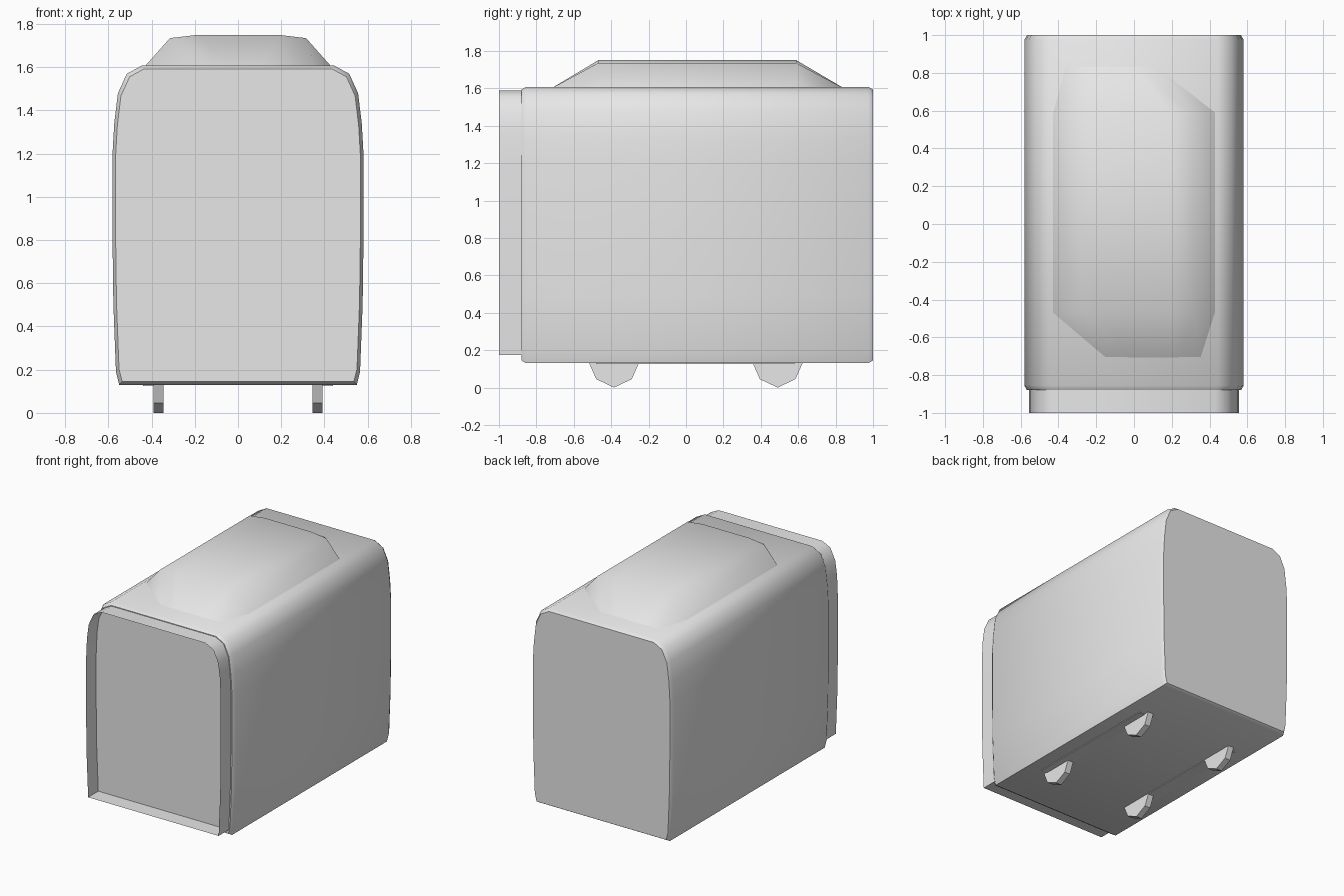
import bpy, bmesh, math

cube = bpy.data.objects.get("Cube")
if cube:
    bpy.data.objects.remove(cube, do_unlink=True)

grey = bpy.data.materials.new("light_grey")
grey.use_nodes = True
grey.diffuse_color = (0.8, 0.8, 0.8, 1)
grey.node_tree.nodes["Principled BSDF"].inputs["Base Color"].default_value = (0.8, 0.8, 0.8, 1)


def loft(name, rings, closed=True, caps=True, angle=40):
    """Skin matching cross-sections into one object."""
    bm = bmesh.new()
    rows = [[bm.verts.new(p) for p in ring] for ring in rings]
    count = len(rows[0])
    for a, b in zip(rows, rows[1:]):
        for i in range(count if closed else count - 1):
            j = (i + 1) % count
            bm.faces.new((a[i], a[j], b[j], b[i]))
    if caps:
        bm.faces.new(rows[0])
        bm.faces.new(rows[-1])
    bmesh.ops.recalc_face_normals(bm, faces=bm.faces)
    mesh = bpy.data.meshes.new(name)
    bm.to_mesh(mesh)
    bm.free()
    mesh.materials.append(grey)
    obj = bpy.data.objects.new(name, mesh)
    bpy.context.collection.objects.link(obj)
    bpy.ops.object.select_all(action='DESELECT')
    obj.select_set(True)
    bpy.context.view_layer.objects.active = obj
    bpy.ops.object.shade_smooth_by_angle(angle=math.radians(angle))
    return obj


def mirrored(half):
    return half + [(-x, z) for x, z in reversed(half)]


def section(profile, y, sx=1.0, sz=1.0, mid=0.87):
    return [(x * sx, y, mid + (z - mid) * sz) for x, z in profile]


# Body shell with small chamfers at both ends
body = mirrored([(0.55, 0.13), (0.565, 0.19), (0.577, 0.5), (0.581, 0.8), (0.581, 1.2),
                 (0.573, 1.34), (0.556, 1.48), (0.515, 1.57), (0.445, 1.608)])
loft("body", [section(body, -0.88, 0.975, 0.98), section(body, -0.855),
              section(body, 0.975), section(body, 1.0, 0.975, 0.98)])

# Open connecting collar at the front
collar = mirrored([(0.54, 0.175), (0.553, 0.5), (0.557, 0.8), (0.557, 1.2),
                   (0.55, 1.36), (0.535, 1.47), (0.495, 1.555), (0.43, 1.588)])
loft("front_collar", [section(collar, -1.0), section(collar, -0.88)], caps=False)

# Roof pod with sloping ends
pod = [(0.435, 1.6), (0.315, 1.735), (0.19, 1.75), (-0.19, 1.75), (-0.315, 1.735), (-0.435, 1.6)]


def pod_end(y, right, left):
    return [(right + (left - right) * i / 5, y, 1.6) for i in range(6)]


loft("roof_pod", [pod_end(-0.72, 0.355, -0.265), section(pod, -0.47),
                  section(pod, 0.59), pod_end(0.845, 0.23, -0.365)],
     closed=False, caps=False)

# Wheels and the rails they hang from
wheel = [(-0.135, 0.135), (-0.095, 0.045), (0, 0), (0.095, 0.045), (0.135, 0.135)]
for side, sign in (("left", 1), ("right", -1)):
    for place, y in (("front", -0.385), ("back", 0.49)):
        loft(f"{place}_{side}_wheel",
             [[(sign * x, y + dy, z) for dy, z in wheel] for x in (0.345, 0.392)], angle=20)
    rail = [(0.345, 0.125), (0.44, 0.125), (0.44, 0.14), (0.345, 0.14)]
    loft(f"{side}_rail", [[(sign * x, y, z) for x, z in rail] for y in (-0.48, 0.58)], angle=20)
